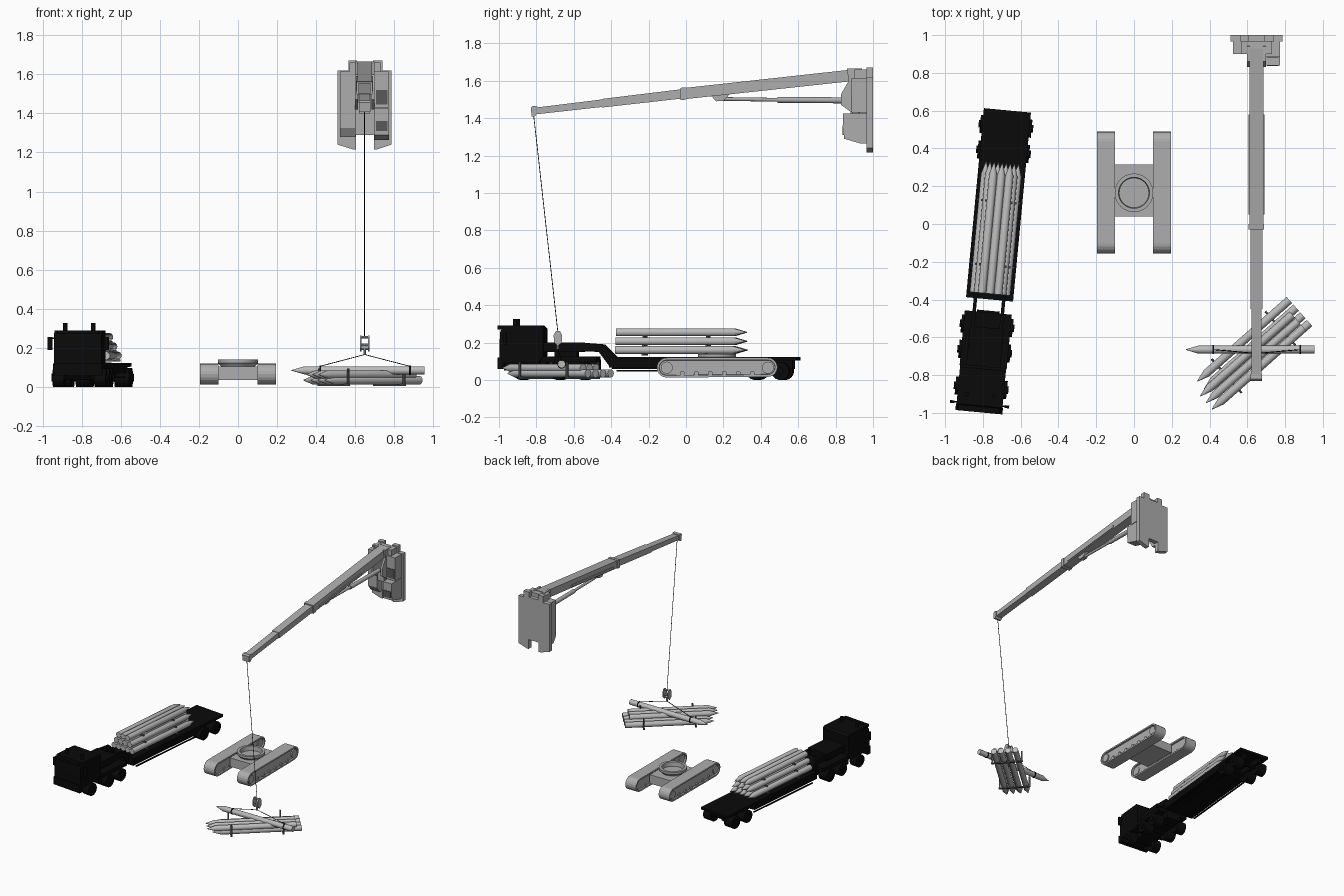
import bpy, bmesh, math
from mathutils import Matrix, Vector

if "Cube" in bpy.data.objects:
    bpy.data.objects.remove(bpy.data.objects["Cube"])

def material(name, v):
    m = bpy.data.materials.new(name)
    m.diffuse_color = (v, v, v, 1)
    m.use_nodes = True
    m.node_tree.nodes["Principled BSDF"].inputs["Base Color"].default_value = m.diffuse_color
    return m

BLACK = material("black", 0.003)
PILE = material("pile grey", 0.50)
CRANE = material("crane grey", 0.42)
DARK = material("dark grey", 0.10)
I = Matrix.Identity(4)

def finish(name, bm, mat, M=I, smooth=False):
    bmesh.ops.recalc_face_normals(bm, faces=bm.faces)
    bm.transform(M)
    me = bpy.data.meshes.new(name)
    bm.to_mesh(me)
    bm.free()
    me.materials.append(mat)
    ob = bpy.data.objects.new(name, me)
    bpy.context.collection.objects.link(ob)
    if smooth:
        bpy.ops.object.select_all(action='DESELECT')
        bpy.context.view_layer.objects.active = ob
        ob.select_set(True)
        bpy.ops.object.shade_smooth_by_angle(angle=math.radians(35))
    return ob

def prism(name, pts, a, b, mat, M=I, axis='x'):
    """Extrude a profile along x (profile y,z) or y (profile x,z)."""
    bm = bmesh.new()
    put = (lambda p, t: (t, p[0], p[1])) if axis == 'x' else (lambda p, t: (p[0], t, p[1]))
    lo = [bm.verts.new(put(p, a)) for p in pts]
    hi = [bm.verts.new(put(p, b)) for p in pts]
    bm.faces.new(lo)
    bm.faces.new(hi)
    for i in range(len(pts)):
        j = (i + 1) % len(pts)
        bm.faces.new((lo[i], lo[j], hi[j], hi[i]))
    return finish(name, bm, mat, M)

def box(name, x, y, z, mat, M=I):
    return prism(name, [(y[0], z[0]), (y[1], z[0]), (y[1], z[1]), (y[0], z[1])], x[0], x[1], mat, M)

def lathe(name, a, b, rings, mat, M=I, n=16, closed=False):
    """Turn (distance, radius) rings around the line from a to b."""
    a, b = Vector(a), Vector(b)
    R = Matrix.Translation(a) @ (b - a).to_track_quat('Z', 'Y').to_matrix().to_4x4()
    bm = bmesh.new()
    loops = [[bm.verts.new((r * math.cos(2 * math.pi * k / n), r * math.sin(2 * math.pi * k / n), d))
              for k in range(n)] for d, r in rings]
    pairs = list(zip(loops, loops[1:]))
    if closed:
        pairs.append((loops[-1], loops[0]))
    else:
        bm.faces.new(loops[0])
        bm.faces.new(loops[-1])
    for p, q in pairs:
        for k in range(n):
            bm.faces.new((p[k], p[(k + 1) % n], q[(k + 1) % n], q[k]))
    return finish(name, bm, mat, M @ R, True)

def rod(name, a, b, r, mat, M=I, n=16):
    d = (Vector(b) - Vector(a)).length
    return lathe(name, a, b, [(0, r), (d, r)], mat, M, n)

def pile(name, butt, tip, r, M=I):
    d = (Vector(tip) - Vector(butt)).length
    return lathe(name, butt, tip, [(0, r), (d - .065, r), (d, .002)], PILE, M, 14)

# --- truck and trailer, slightly turned ---
T = (Matrix.Translation((-.745, -.19, 0)) @ Matrix.Rotation(math.radians(-5.4), 4, 'Z')
     @ Matrix.Translation((0, .19, 0)))
prism("cab", [(-.99, .09), (-.78, .09), (-.755, .13), (-.755, .275), (-.77, .29), (-.965, .29),
              (-.985, .26), (-.99, .19)], -.122, .122, BLACK, T)
box("bumper", (-.125, .125), (-1.0, -.965), (.06, .12), BLACK, T)
box("cab_visor", (-.11, .11), (-1.0, -.97), (.27, .29), BLACK, T)
box("tractor_frame", (-.06, .06), (-.97, -.46), (.05, .11), BLACK, T)
box("fuel_tanks", (-.11, .11), (-.77, -.735), (.05, .12), BLACK, T)
box("tractor_fenders", (-.125, .125), (-.76, -.47), (.096, .125), BLACK, T)
prism("gooseneck_front", [(-.77, .15), (-.55, .15), (-.55, .2), (-.77, .2)], -.09, .09, BLACK, T)
box("coupling", (-.06, .06), (-.7, -.58), (.11, .16), BLACK, T)
for s in (-1, 1):
    prism("gooseneck_arm", [(-.57, .155), (-.46, .15), (-.40, .07), (-.37, .07), (-.37, .12), (-.44, .19),
                            (-.57, .2)], s * .075 - .009, s * .075 + .009, BLACK, T)
    rod("roof_beacon", (s * .072, -.91, .285), (s * .072, -.91, .327), .012, BLACK, T)
    box("mirror", (s * .145 - .012, s * .145 + .012), (-.965, -.95), (.19, .255), BLACK, T)
    box("mirror_arm", (s * .13 - .015, s * .13 + .015), (-.96, -.953), (.245, .252), BLACK, T)
    box("side_rail", (s * .118 - .005, s * .118 + .005), (-.36, .3), (.045, .053), BLACK, T)
    box("trailer_beam", (s * .06 - .012, s * .06 + .012), (-.39, .58), (.06, .11), BLACK, T)
    for y in (-.87, -.675, -.54, .385, .52):
        wide = .06 if y == -.87 else .075
        rod("wheel", (s * .137, y, .048), (s * (.137 - wide), y, .048), .048, BLACK, T, 24)
        rod("wheel_hub", (s * .145, y, .048), (s * .137, y, .048), .02, BLACK, T, 12)
for y in (-.87, -.675, -.54, .385, .52):
    rod("axle", (-.1, y, .048), (.1, y, .048), .012, BLACK, T, 8)
prism("trailer_deck", [(-.40, .068), (.3, .068), (.36, .1), (.605, .105), (.605, .124), (-.40, .124)],
      -.125, .125, BLACK, T)

# --- piles loaded on the trailer, with spacers ---
for row, (count, z) in enumerate(((5, .16), (4, .207), (3, .255))):
    for i in range(count):
        x = (i - (count - 1) / 2) * .043
        pile("loaded_pile", (x, -.37, z), (x, .325, z), .0215, T)
    for y in (-.22, .12):
        w = count * .0215 + .008
        box("load_spacer", (-w, w), (y - .006, y + .006), (z - .0285, z - .0185), DARK, T)

# --- tracked undercarriage ---
outline = []
for cy, cz, r, a0 in ((-.103, .066, .053, 90), (.438, .068, .051, -90)):
    outline += [(cy + r * math.cos(math.radians(a0 + t)), cz + r * math.sin(math.radians(a0 + t)))
                for t in range(0, 181, 18)]
for s in (-1, 1):
    tr = prism("track", outline, s * .10, s * .195, CRANE)
    bm = bmesh.new()
    bm.from_mesh(tr.data)
    sides = [f for f in bm.faces if abs(f.normal.x) > .9]
    bmesh.ops.inset_individual(bm, faces=sides, thickness=.012, depth=0)
    bmesh.ops.inset_individual(bm, faces=sides, thickness=.002, depth=-.012)
    bm.to_mesh(tr.data)
    bm.free()
    for y in (-.103, .438):
        rod("track_wheel", (s * .108, y, .066), (s * .192, y, .066), .032, CRANE, n=20)
    for k in range(6):
        y = -.02 + k * .075
        rod("track_roller", (s * .108, y, .036), (s * .192, y, .036), .013, CRANE, n=12)
box("undercarriage_body", (-.101, .101), (.04, .315), (.035, .105), CRANE)
lathe("slewing_ring", (0, .165, .1), (0, .165, .2),
      [(0, .085), (.01, .09), (.022, .102), (.04, .102), (.04, .082), (0, .078)], CRANE, n=40, closed=True)

# --- crane upper body, standing on edge ---
prism("upper_body_plate", [(.51, 1.24), (.59, 1.215), (.605, 1.215), (.605, 1.29), (.695, 1.29), (.695, 1.215),
                           (.71, 1.215), (.785, 1.24), (.785, 1.62), (.74, 1.62), (.74, 1.67), (.69, 1.67),
                           (.69, 1.63), (.61, 1.63), (.61, 1.67), (.565, 1.67), (.565, 1.62), (.51, 1.62)],
      .965, 1.0, CRANE, axis='y')
prism("engine_housing", [(.97, 1.28), (.93, 1.28), (.9, 1.325), (.9, 1.615), (.97, 1.615)], .523, .602, CRANE)
prism("cabin", [(.97, 1.265), (.93, 1.265), (.845, 1.29), (.84, 1.36), (.84, 1.425), (.97, 1.425)],
      .697, .772, CRANE)
box("cabin_window", (.705, .765), (.836, .844), (1.31, 1.36), DARK)
box("equipment_box", (.697, .772), (.885, .97), (1.43, 1.615), CRANE)
box("equipment_vent", (.705, .765), (.881, .887), (1.445, 1.52), DARK)
for x in (.606, .69):
    prism("boom_bracket", [(.97, 1.44), (.9, 1.42), (.83, 1.47), (.83, 1.53), (.87, 1.6), (.86, 1.665),
                           (.94, 1.665), (.97, 1.6)], x - .008, x + .008, CRANE)
box("counterweight", (.57, .73), (.9, .97), (1.6, 1.66), CRANE)
box("winch", (.62, .676), (.88, .97), (1.40, 1.47), CRANE)

# --- telescopic boom ---
def boom(name, y0, y1, h, w):
    mid = lambda y: 1.53 + (y + .02) * (.109 if y > -.02 else .117)
    prism(name, [(y0, mid(y0) - h[0]), (y1, mid(y1) - h[1]), (y1, mid(y1) + h[1]), (y0, mid(y0) + h[0])],
          .648 - w, .648 + w, CRANE)
boom("boom_base", -.02, .93, (.03, .031), .037)
boom("boom_collar", -.03, 0, (.033, .033), .041)
boom("boom_middle", -.45, -.02, (.023, .025), .031)
boom("boom_end", -.81, -.45, (.018, .020), .026)
prism("boom_head", [(-.83, 1.455), (-.82, 1.465), (-.795, 1.463), (-.795, 1.425), (-.81, 1.408), (-.825, 1.408)],
      .618, .678, CRANE)
for s in (-1, 1):
    prism("boom_side_rib", [(.05, 1.515), (.58, 1.572), (.58, 1.59), (.05, 1.532)],
          .648 + s * .036, .648 + s * .043, CRANE)
rod("lift_cylinder", (.648, .86, 1.495), (.648, .49, 1.498), .016, CRANE)
rod("lift_piston", (.648, .5, 1.498), (.648, .16, 1.503), .010, CRANE)
prism("lift_lug", [(.13, 1.525), (.16, 1.49), (.2, 1.492), (.24, 1.535)], .63, .666, CRANE)

# --- cable, hook block and slings ---
H = (.648, -.685)
rod("cable", (.648, -.815, 1.42), (*H, .255), .0022, BLACK, n=6)
for s in (-1, 1):
    prism("hook_cheek", [(-.705, .2), (-.685, .182), (-.665, .2), (-.662, .24), (-.675, .263), (-.695, .263),
                         (-.708, .24)], .648 + s * .021 - .004, .648 + s * .021 + .004, CRANE)
for z in (.255, .215, .195):
    rod("hook_pin", (.628, -.685, z), (.668, -.685, z), .007, CRANE, n=10)
rod("hook", (*H, .2), (*H, .163), .007, CRANE, n=10)
for x in (.42, .88):
    rod("sling", (*H, .166), (x, -.665, .106), .0022, BLACK, n=6)
    lathe("sling_loop", (x - .004, -.665, .085), (x + .004, -.665, .085), [(0, .024), (.008, .024)], BLACK)

# --- lifted pile and ground stack ---
pile("lifted_pile", (.955, -.665, .085), (.275, -.665, .085), .021)
S = Matrix.Translation((.625, -.685, 0)) @ Matrix.Rotation(math.radians(41.5), 4, 'Z')
for xs, z, shift in (((-.081, -.027, .027, .081), .035, .01), ((-.081, -.035, .012), .064, -.03)):
    for y in xs:
        pile("stacked_pile", (.325 + shift, y, z), (-.325 + shift, y, z), .022, S)
for x in (-.18, .2):
    box("stack_timber", (x - .006, x + .006), (-.12, .12), (.006, .016), DARK, S)
    for s in (-1, 1):
        box("stack_stake", (x - .005, x + .005), (s * .112 - .005, s * .112 + .005), (.006, .095), DARK, S)
